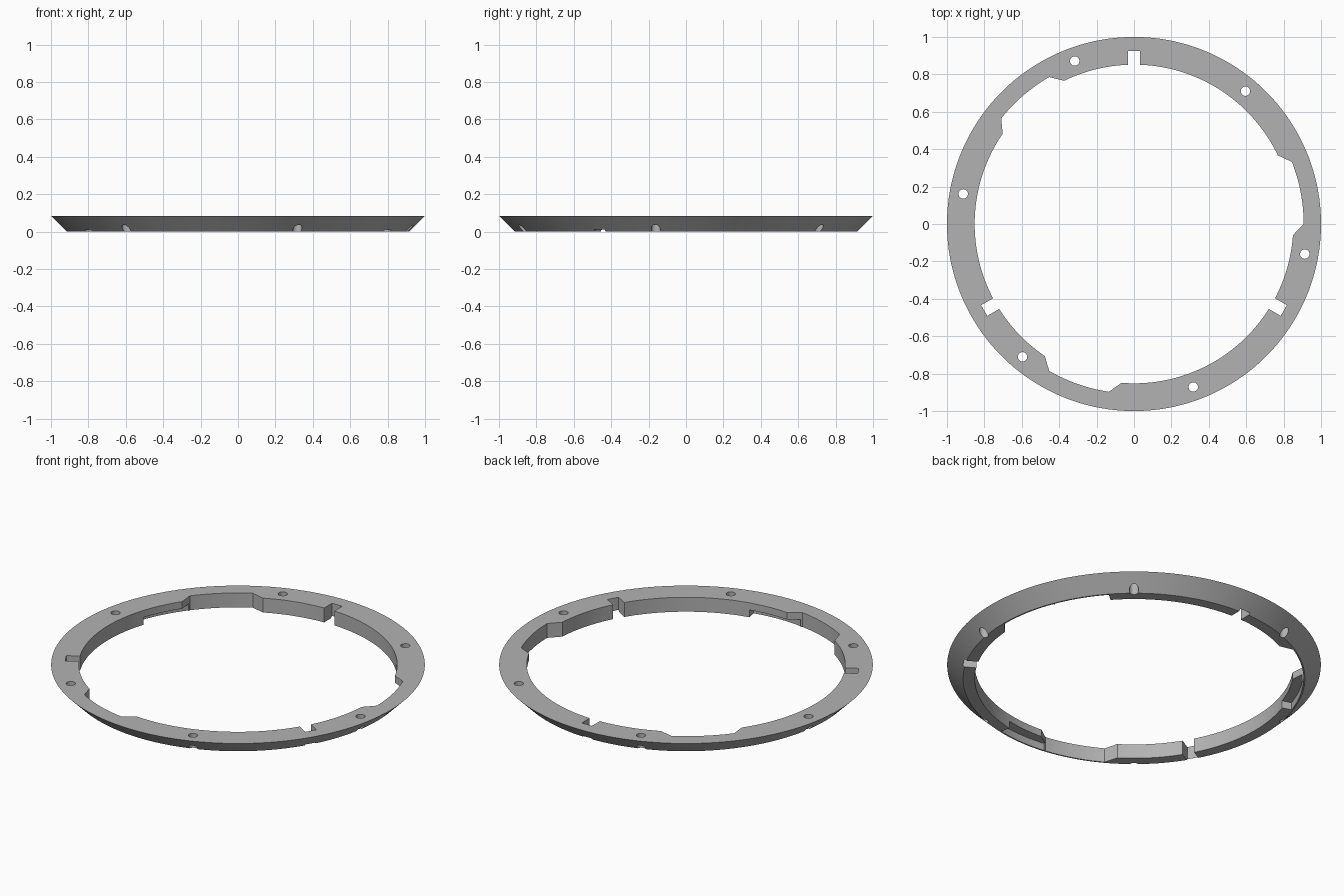
import bpy, bmesh
from math import radians, cos, sin
from mathutils import Vector

if "Cube" in bpy.data.objects:
    bpy.data.objects.remove(bpy.data.objects["Cube"])

HEIGHT = 0.085
INNER, RECESS = 0.852, 0.907
SEGMENTS = 180

grey = bpy.data.materials.new("plain grey")
grey.use_nodes = True
grey.diffuse_color = (0.45, 0.45, 0.45, 1)
grey.node_tree.nodes["Principled BSDF"].inputs["Base Color"].default_value = grey.diffuse_color


def polar(r, deg):
    return Vector((r * cos(radians(deg)), r * sin(radians(deg))))


def arc(r, a, b, steps=14):
    return [polar(r, a + (b - a) * i / steps) for i in range(steps + 1)]


def make_object(name, bm):
    bmesh.ops.recalc_face_normals(bm, faces=bm.faces)
    mesh = bpy.data.meshes.new(name)
    bm.to_mesh(mesh)
    bm.free()
    mesh.materials.append(grey)
    obj = bpy.data.objects.new(name, mesh)
    bpy.context.collection.objects.link(obj)
    return obj


def add_prism(bm, outline, z0, z1):
    face = bm.faces.new([bm.verts.new((p.x, p.y, z0)) for p in outline])
    top = bmesh.ops.extrude_face_region(bm, geom=[face])["geom"]
    verts = [v for v in top if isinstance(v, bmesh.types.BMVert)]
    bmesh.ops.translate(bm, verts=verts, vec=(0, 0, z1 - z0))


def cut(target, name, outlines, z0=-0.1, z1=0.2):
    bm = bmesh.new()
    for outline in outlines:
        add_prism(bm, outline, z0, z1)
    cutter = make_object(name, bm)
    cutter.hide_render = True
    mod = target.modifiers.new(name, "BOOLEAN")
    mod.operation, mod.solver, mod.object = "DIFFERENCE", "EXACT", cutter
    bpy.context.view_layer.objects.active = target
    bpy.ops.object.modifier_apply(modifier=mod.name)
    bpy.data.objects.remove(cutter)


# Ring with a sloping outer wall, turned from its cross-section
profile = [(INNER, 0), (0.915, 0), (1, HEIGHT), (INNER, HEIGHT)]
bm = bmesh.new()
loops = []
for i in range(SEGMENTS):
    d = polar(1, 360 * i / SEGMENTS)
    loops.append([bm.verts.new((r * d.x, r * d.y, z)) for r, z in profile])
for i, a in enumerate(loops):
    b = loops[(i + 1) % SEGMENTS]
    for j in range(4):
        k = (j + 1) % 4
        bm.faces.new((a[j], b[j], b[k], a[k]))
ring = make_object("mounting_ring", bm)

# Three wide bays with slanted ends
bays = []
for turn in (0, 120, 240):
    p, q = polar(RECESS, turn), polar(INNER, turn - 4)
    s, t = polar(RECESS, turn + 21.5), polar(INNER, turn + 25.5)
    bays.append([2 * q - p] + arc(RECESS, turn, turn + 21.5) + [2 * t - s])
cut(ring, "bay_cutter", bays)

# Locking grooves under the lip, beside each bay
grooves = [arc(RECESS, turn + 22, turn + 41.5) + arc(0.78, turn + 41.5, turn + 22)
           for turn in (0, 120, 240)]
cut(ring, "groove_cutter", grooves, -0.1, 0.043)

# Three square key slots
slots = []
for turn in (90, 210, 330):
    out, side = polar(1, turn), polar(0.033, turn + 90)
    slots.append([out * 0.78 - side, out * 0.925 - side,
                  out * 0.925 + side, out * 0.78 + side])
cut(ring, "slot_cutter", slots)

# Six screw holes
holes = [[polar(0.927, 50 + 60 * i) + p for p in arc(0.025, 0, 345, 23)]
         for i in range(6)]
cut(ring, "hole_cutter", holes)

bpy.ops.object.select_all(action="DESELECT")
ring.select_set(True)
bpy.context.view_layer.objects.active = ring
bpy.ops.object.shade_smooth_by_angle(angle=radians(25))
